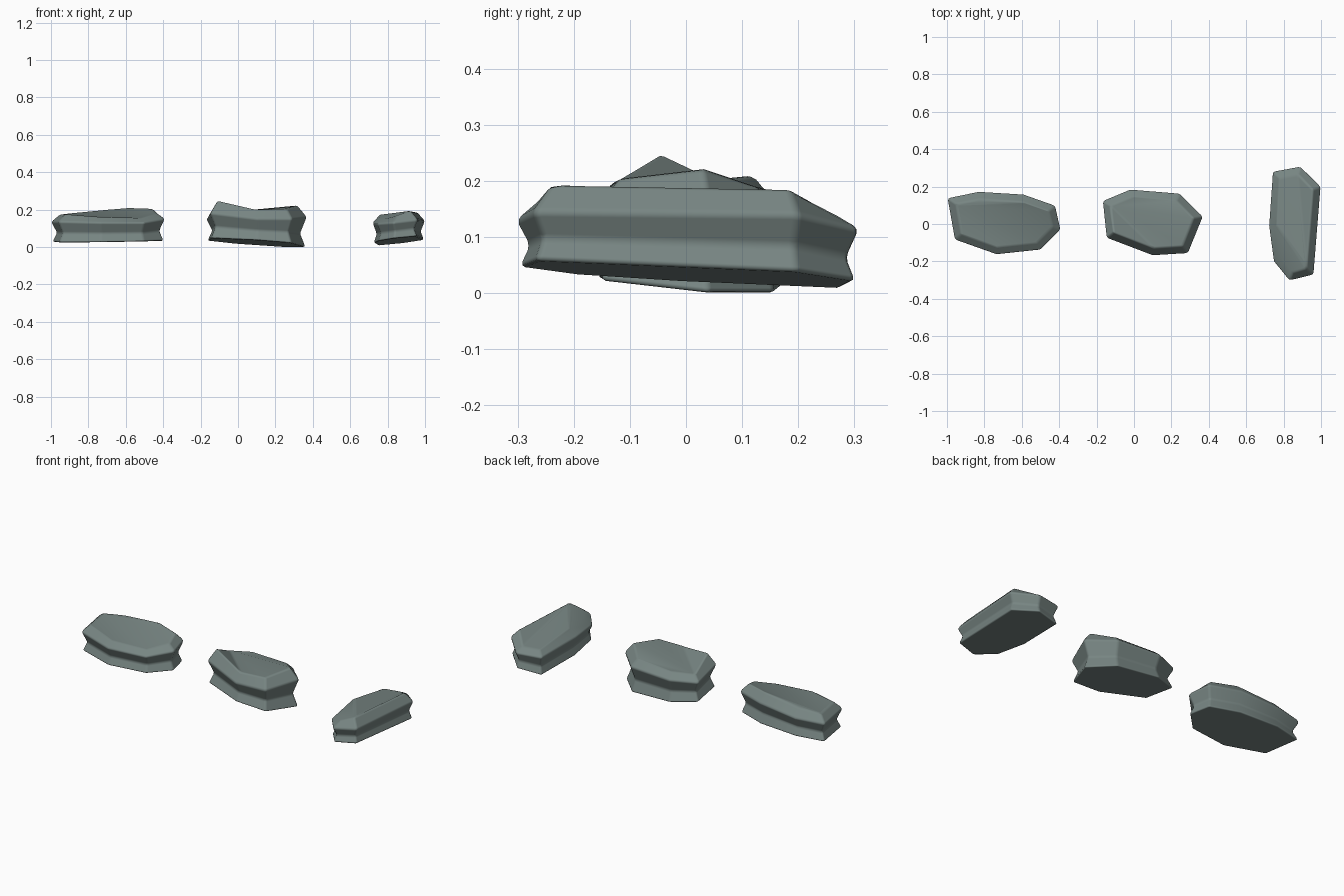
import bpy
import bmesh
import math
from mathutils import Vector

cube = bpy.data.objects.get("Cube")
if cube:
    bpy.data.objects.remove(cube, do_unlink=True)

slate = bpy.data.materials.new("slate grey")
slate.use_nodes = True
colour = (0.185, 0.235, 0.225, 1)
slate.diffuse_color = colour
slate.node_tree.nodes["Principled BSDF"].inputs["Base Color"].default_value = colour


def inset(outline, d):
    """Move a clockwise outline inward by d, keeping its sides parallel."""
    result = []
    for i, p in enumerate(outline):
        a = (p - outline[i - 1]).normalized()
        b = (outline[(i + 1) % len(outline)] - p).normalized()
        na, nb = Vector((a.y, -a.x)), Vector((b.y, -b.x))
        result.append(p + (na + nb) * d / (1 + na.dot(nb)))
    return result


def stone(name, corners, base, waist, fan):
    """corners: x, y, shoulder height, top height; base: plane of the underside."""
    outline = [Vector(c[:2]) for c in corners]
    height, slope_x, slope_y = base
    low = [max(0, height + slope_x * p.x + slope_y * p.y) for p in outline]
    shoulder = [c[2] for c in corners]
    rings = [
        (inset(outline, 0.006), low),
        (inset(outline, waist), [l + 0.45 * (s - l) for l, s in zip(low, shoulder)]),
        (outline, shoulder),
        (inset(outline, 0.042), [c[3] for c in corners]),
    ]
    bm = bmesh.new()
    loops = [[bm.verts.new((p.x, p.y, z)) for p, z in zip(*r)] for r in rings]
    n = len(corners)
    for lower, upper in zip(loops, loops[1:]):
        for i in range(n):
            j = (i + 1) % n
            bm.faces.new((lower[i], lower[j], upper[j], upper[i]))
    bm.faces.new(loops[0])
    # Creased top, folded out from one corner
    top = loops[-1]
    for i in range(1, n - 1):
        bm.faces.new((top[fan], top[(fan + i) % n], top[(fan + i + 1) % n]))
    bmesh.ops.recalc_face_normals(bm, faces=bm.faces)
    mesh = bpy.data.meshes.new(name)
    bm.to_mesh(mesh)
    bm.free()
    mesh.materials.append(slate)
    obj = bpy.data.objects.new(name, mesh)
    bpy.context.collection.objects.link(obj)
    # Worn, rounded edges
    bevel = obj.modifiers.new("worn edges", "BEVEL")
    bevel.width = 0.01
    bevel.segments = 2
    bevel.limit_method = "ANGLE"
    bevel.angle_limit = math.radians(22)
    bevel.harden_normals = True
    mesh.shade_smooth()
    return obj


# Wide stone with a ridge along its back
stone("right_stone", [
    (-1.0, 0.14, 0.135, 0.175), (-0.83, 0.175, 0.14, 0.185),
    (-0.59, 0.16, 0.16, 0.21), (-0.42, 0.10, 0.16, 0.205),
    (-0.39, -0.03, 0.15, 0.18), (-0.5, -0.14, 0.13, 0.155),
    (-0.735, -0.165, 0.13, 0.16), (-0.96, -0.085, 0.135, 0.175),
], (0.04, 0.015, 0.02), 0.027, 0)

# Chunky stone with a raised front corner
stone("middle_stone", [
    (-0.17, 0.125, 0.15, 0.18), (-0.02, 0.187, 0.15, 0.185),
    (0.245, 0.165, 0.15, 0.19), (0.37, 0.04, 0.16, 0.222),
    (0.29, -0.158, 0.15, 0.205), (0.1, -0.17, 0.15, 0.2),
    (-0.148, -0.075, 0.18, 0.25),
], (0.031, -0.075, -0.08), 0.03, 0)

# Long narrow stone, hollowed on one side
stone("left_stone", [
    (0.74, 0.282, 0.115, 0.14), (0.89, 0.31, 0.115, 0.14),
    (1.0, 0.2, 0.14, 0.187), (0.962, -0.272, 0.145, 0.195),
    (0.83, -0.305, 0.13, 0.165), (0.745, -0.2, 0.125, 0.15),
    (0.72, -0.01, 0.13, 0.175),
], (-0.052, 0.1, -0.05), 0.022, 3)
